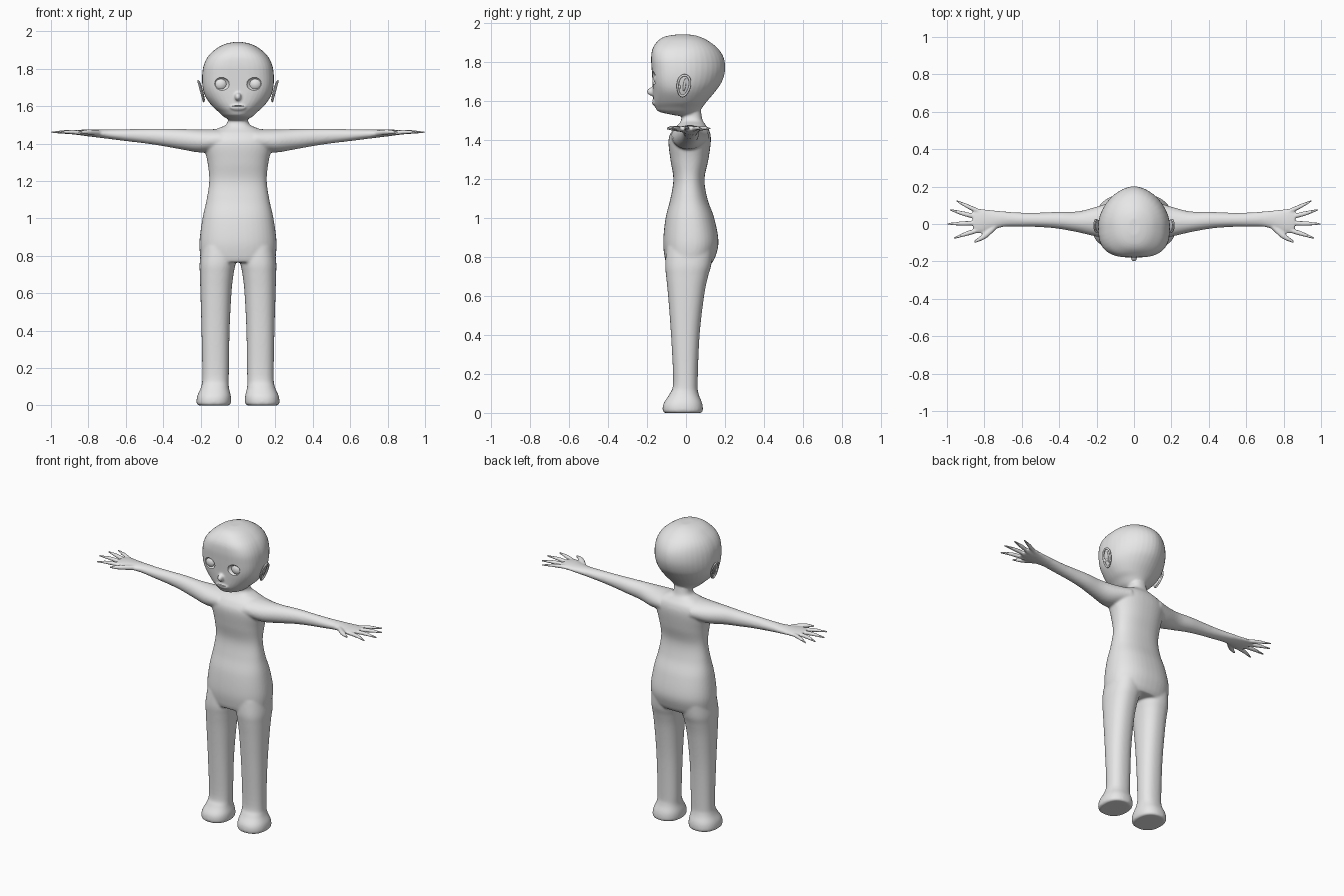
import bpy, bmesh
from math import cos, sin, pi, radians
from mathutils import Vector, Matrix

cube = bpy.data.objects.get("Cube")
if cube:
    bpy.data.objects.remove(cube)

grey = bpy.data.materials.new("plain grey")
grey.use_nodes = True
grey.diffuse_color = (0.8, 0.8, 0.8, 1)
grey.node_tree.nodes["Principled BSDF"].inputs["Base Color"].default_value = (0.8, 0.8, 0.8, 1)


def smooth_path(stations, steps=6):
    """Catmull-Rom interpolation of tuples of any length."""
    out = []
    last = len(stations) - 1
    for i in range(last):
        a, b = stations[max(i - 1, 0)], stations[i]
        c, d = stations[i + 1], stations[min(i + 2, last)]
        for k in range(steps):
            t = k / steps
            out.append([q + 0.5 * t * (r - p + t * (2 * p - 5 * q + 4 * r - s + t * (3 * (q - r) + s - p)))
                        for p, q, r, s in zip(a, b, c, d)])
    out.append(list(stations[-1]))
    return out


def loft(bm, rings):
    """Skin closed rings of points and cap both ends."""
    rows = [[bm.verts.new(p) for p in ring] for ring in rings]
    n = len(rows[0])
    for low, high in zip(rows, rows[1:]):
        for i in range(n):
            j = (i + 1) % n
            bm.faces.new((low[i], low[j], high[j], high[i]))
    bm.faces.new(rows[0][::-1])
    bm.faces.new(rows[-1])


def upright(bm, stations, side=1, n=40):
    """Stations: z, centre x, half width, front y, back y, widest y, front and back roundness."""
    rings = []
    for z, cx, hw, front, back, mid, pf, pb in smooth_path(stations):
        ring = []
        for i in range(n):
            a = 2 * pi * i / n
            c, s = cos(a), sin(a)
            p = pb if s > 0 else pf
            depth = back - mid if s > 0 else mid - front
            x = hw * abs(c) ** (2 / p) * (1 if c > 0 else -1)
            y = depth * abs(s) ** (2 / p) * (1 if s > 0 else -1)
            ring.append(((cx + x) * side, mid + y, z))
        rings.append(ring)
    loft(bm, rings)


def sideways(bm, stations, side, n=24):
    """Stations: x, y, z, half width, half height; the path lies in the ground plane."""
    path = smooth_path(stations)
    rings = []
    for i, (x, y, z, w, h) in enumerate(path):
        a, b = path[max(i - 1, 0)], path[min(i + 1, len(path) - 1)]
        across = Vector((a[1] - b[1], b[0] - a[0], 0)).normalized()
        ring = []
        for k in range(n):
            t = 2 * pi * k / n
            p = Vector((x, y, z)) + across * w * cos(t) + Vector((0, 0, h * sin(t)))
            ring.append((p.x * side, p.y, p.z))
        rings.append(ring)
    loft(bm, rings)


def ball(bm, centre, size):
    m = Matrix.Translation(centre) @ Matrix.Diagonal((*size, 1))
    bmesh.ops.create_uvsphere(bm, u_segments=32, v_segments=20, radius=1, matrix=m)


def make(name, bm):
    bmesh.ops.recalc_face_normals(bm, faces=bm.faces[:])
    mesh = bpy.data.meshes.new(name)
    bm.to_mesh(mesh)
    bm.free()
    mesh.materials.append(grey)
    ob = bpy.data.objects.new(name, mesh)
    bpy.context.collection.objects.link(ob)
    return ob


def activate(ob):
    bpy.ops.object.select_all(action='DESELECT')
    ob.select_set(True)
    bpy.context.view_layer.objects.active = ob


def shade(ob, angle=40):
    activate(ob)
    bpy.ops.object.shade_smooth_by_angle(angle=radians(angle))


def modify(ob, kind, **settings):
    m = ob.modifiers.new(kind.title(), kind)
    for key, value in settings.items():
        setattr(m, key, value)
    activate(ob)
    bpy.ops.object.modifier_apply(modifier=m.name)


bm = bmesh.new()

# torso and neck
torso = [(.765, .19, -.10, .13), (.8, .202, -.11, .15), (.88, .206, -.117, .167), (1, .19, -.105, .145),
         (1.1, .168, -.08, .11), (1.2, .154, -.065, .095), (1.3, .163, -.08, .115), (1.4, .185, -.09, .128),
         (1.45, .17, -.07, .12), (1.48, .11, -.04, .1), (1.505, .06, -.025, .085), (1.56, .052, -.02, .075)]
upright(bm, [(z, 0, w, f, b, (f + b) / 2, 2.4, 2.3) for z, w, f, b in torso])

# head
head = [(1.525, .045, -.04, .06, 0, 2, 2), (1.545, .078, -.135, .07, -.03, 2, 2),
        (1.57, .105, -.158, .085, -.03, 2.1, 2), (1.6, .138, -.167, .108, -.02, 2.3, 2),
        (1.65, .174, -.17, .15, -.02, 2.6, 1.9), (1.7, .189, -.172, .184, -.01, 3, 1.8),
        (1.76, .192, -.176, .201, -.01, 3, 1.8), (1.82, .183, -.179, .195, -.01, 3, 1.8),
        (1.87, .157, -.172, .165, -.01, 2.8, 1.9), (1.91, .113, -.145, .115, -.01, 2.5, 2),
        (1.932, .07, -.11, .07, -.02, 2.3, 2), (1.942, .03, -.06, .03, -.02, 2, 2)]
upright(bm, [(h[0], 0) + h[1:] for h in head])

# nose and lips
ball(bm, (0, -.172, 1.65), (.018, .029, .022))
ball(bm, (0, -.162, 1.595), (.045, .013, .018))

leg = [(0, .13, .083, -.112, .08), (.012, .13, .092, -.12, .087), (.05, .128, .09, -.115, .083),
       (.1, .123, .074, -.083, .064), (.16, .12, .071, -.066, .06), (.4, .12, .075, -.077, .07),
       (.6, .118, .083, -.092, .093), (.7, .114, .09, -.102, .113), (.76, .109, .096, -.107, .13),
       (.85, .1, .095, -.1, .14)]
arm = [(.1, .02, 1.42, .1, .058), (.2, .012, 1.414, .08, .062), (.3, .012, 1.423, .056, .055),
       (.4, .02, 1.433, .046, .047), (.5, .022, 1.44, .039, .039), (.6, .023, 1.445, .038, .032),
       (.7, .026, 1.451, .042, .025), (.77, .02, 1.455, .056, .02), (.82, .015, 1.458, .066, .017),
       (.86, .013, 1.46, .055, .012)]
# each finger: base, middle and tip in plan, with its thickness
fingers = [((.74, -.01), (.80, -.065), (.855, -.097), .015), ((.82, -.03), (.89, -.05), (.965, -.077), .0125),
           ((.83, .005), (.91, .003), (1.0, 0), .0125), ((.83, .035), (.91, .055), (.985, .077), .0125),
           ((.80, .055), (.88, .09), (.95, .125), .012)]
for side in (-1, 1):
    upright(bm, [(z, cx, w, f, b, (f + b) / 2, 2.3, 2.3) for z, cx, w, f, b in leg], side)
    sideways(bm, arm, side)
    for base, middle, tip, r in fingers:
        sideways(bm, [(*base, 1.455, r, r), (*middle, 1.462, r, r * .9), (*tip, 1.46, r * .4, r * .4)], side, 16)

# fuse into one skin, then soften joins more on the torso than on face and hands
body = make("body", bm)
modify(body, 'REMESH', mode='VOXEL', voxel_size=.006)
group = body.vertex_groups.new(name="softness")
soft, firm = [], []
for v in body.data.vertices:
    (firm if abs(v.co.x) > .7 or v.co.z > 1.54 else soft).append(v.index)
group.add(soft, 1, 'REPLACE')
group.add(firm, .25, 'REPLACE')
modify(body, 'SMOOTH', factor=.5, iterations=14, vertex_group="softness")

# eye sockets and mouth slit
bm = bmesh.new()
for side in (-1, 1):
    ball(bm, (.092 * side, -.176, 1.718), (.046, .028, .037))
ball(bm, (0, -.182, 1.6), (.042, .02, .003))
cutter = make("face_cutter", bm)
cutter.hide_render = True
modify(body, 'BOOLEAN', operation='DIFFERENCE', solver='EXACT', object=cutter)
bpy.data.objects.remove(cutter)
if not body.data.materials:
    body.data.materials.append(grey)
shade(body)

for side, label in ((1, "left"), (-1, "right")):
    # eyes
    bm = bmesh.new()
    ball(bm, (.092 * side, -.137, 1.718), (.037, .03, .036))
    shade(make(label + "_eye", bm))

    # ears: rim, inner bowl and fold
    pose = (Matrix.Translation((.198 * side, -.012, 1.68)) @ Matrix.Rotation(radians(15 * side), 4, 'Y')
            @ Matrix.Rotation(radians(-8), 4, 'X'))
    bm = bmesh.new()
    rim = []
    for i in range(32):
        a = 2 * pi * i / 32
        wide = 1 + .15 * sin(a)
        rim.append([((.005 * cos(t)) * side, cos(a) * (.031 + .006 * sin(t)) * wide,
                     sin(a) * (.056 + .006 * sin(t))) for t in [2 * pi * k / 10 for k in range(10)]])
    rows = [[bm.verts.new(p) for p in ring] for ring in rim]
    for i in range(32):
        for k in range(10):
            n, m = (i + 1) % 32, (k + 1) % 10
            bm.faces.new((rows[i][k], rows[n][k], rows[n][m], rows[i][m]))
    ball(bm, (-.006 * side, 0, 0), (.005, .031, .054))
    ball(bm, (-.001 * side, .004, .005), (.005, .007, .034))
    ball(bm, (-.003 * side, -.022, -.012), (.008, .008, .012))
    bmesh.ops.transform(bm, matrix=pose, verts=bm.verts[:])
    shade(make(label + "_ear", bm), 60)
